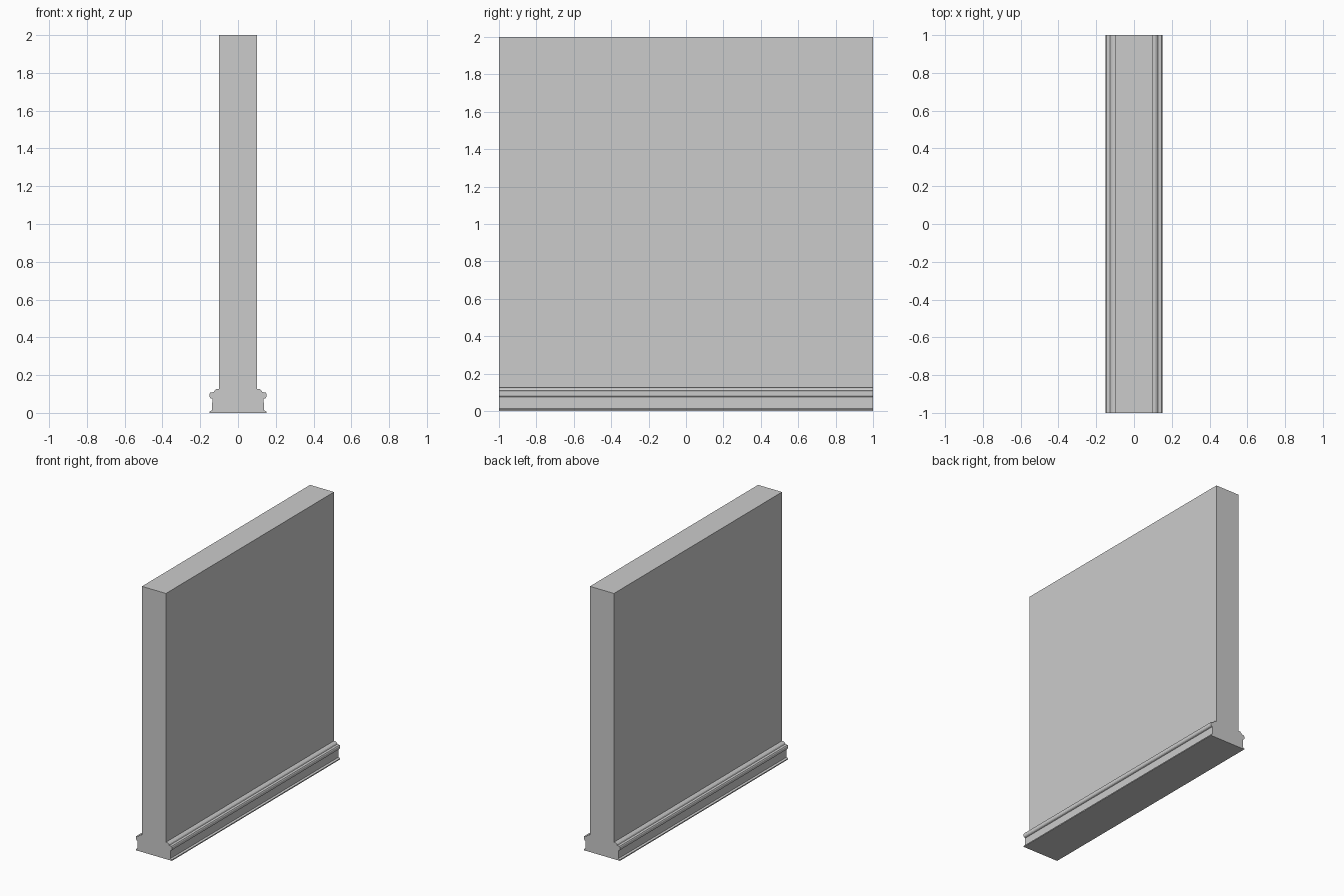
import bpy, bmesh

if "Cube" in bpy.data.objects:
    bpy.data.objects.remove(bpy.data.objects["Cube"])

# Half cross-section of the wall with moulded skirting (x, z), bottom to top
half = [
    (0.15, 0.0), (0.15, 0.008), (0.137, 0.014),              # bottom lip
    (0.136, 0.074), (0.146, 0.078), (0.15, 0.084),           # flat board, bead underside
    (0.15, 0.102), (0.146, 0.108), (0.128, 0.11),            # bead
    (0.124, 0.119), (0.114, 0.126), (0.1, 0.127),            # rounded top step
    (0.1, 2.0),                                              # wall face
]
outline = half + [(-x, z) for x, z in reversed(half)]

# Extrude the mirrored section along the wall's length
bm = bmesh.new()
face = bm.faces.new([bm.verts.new((x, -1, z)) for x, z in outline])
ext = bmesh.ops.extrude_face_region(bm, geom=[face], use_keep_orig=True)
verts = [v for v in ext["geom"] if isinstance(v, bmesh.types.BMVert)]
bmesh.ops.translate(bm, verts=verts, vec=(0, 2, 0))
bmesh.ops.recalc_face_normals(bm, faces=bm.faces)

mesh = bpy.data.meshes.new("wall_with_skirting")
bm.to_mesh(mesh)
bm.free()
wall = bpy.data.objects.new("wall_with_skirting", mesh)
bpy.context.collection.objects.link(wall)
